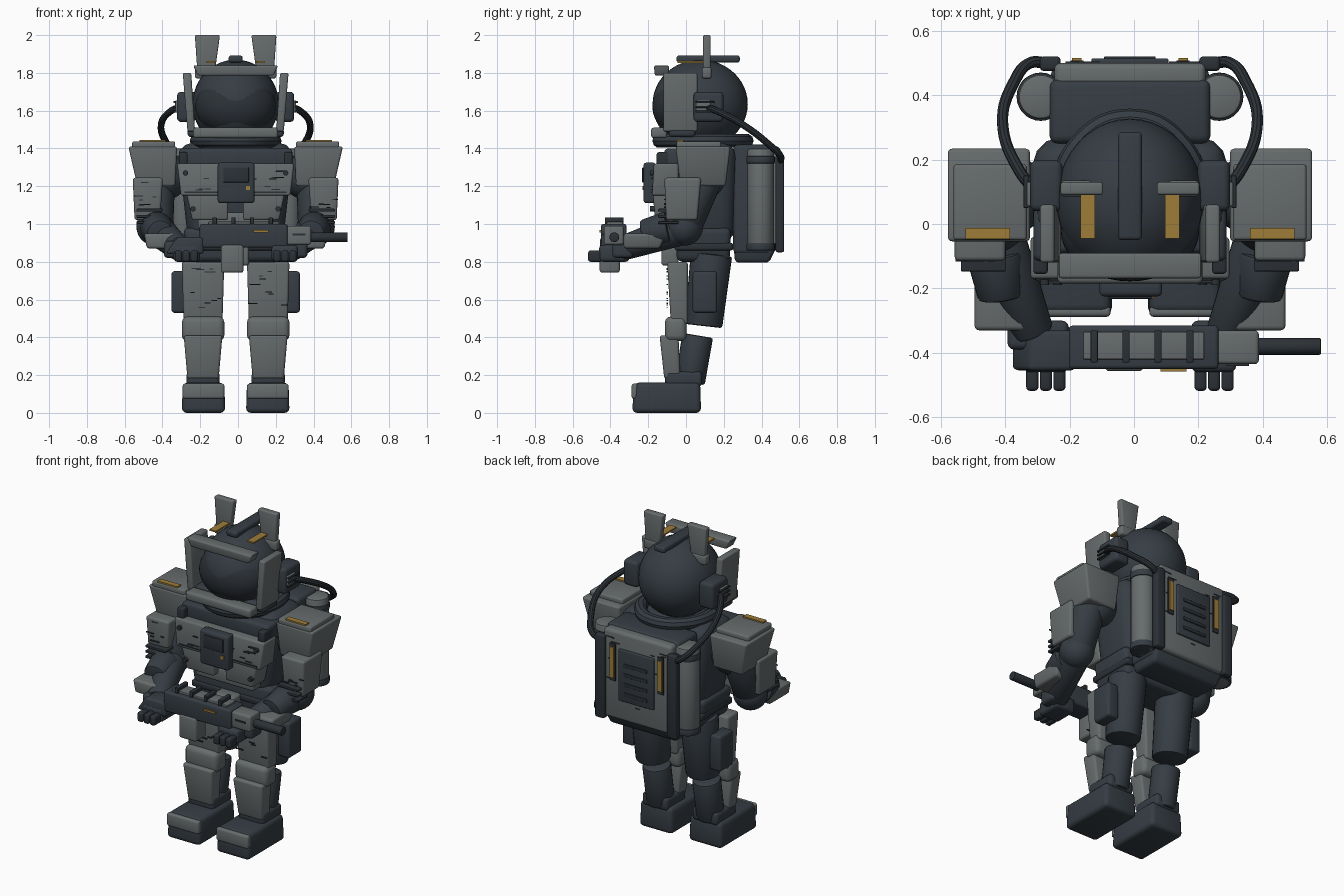
import bpy, bmesh, math, random
from mathutils import Vector

if "Cube" in bpy.data.objects:
    bpy.data.objects.remove(bpy.data.objects["Cube"])

random.seed(4)
CX = -0.0125  # body mirror plane


def material(name, rgb):
    m = bpy.data.materials.new(name)
    m.diffuse_color = (*rgb, 1)
    m.use_nodes = True
    m.node_tree.nodes["Principled BSDF"].inputs["Base Color"].default_value = m.diffuse_color
    return m


GREY = material("armour grey", (0.135, 0.15, 0.153))
DARK = material("suit slate", (0.036, 0.046, 0.057))
BLACK = material("trim charcoal", (0.025, 0.031, 0.038))
GOLD = material("amber", (0.34, 0.2, 0.04))


def finish(bm, name, mat, both):
    for s, side in ((1, ""), (-1, "_mirrored"))[:2 if both else 1]:
        b = bm.copy()
        for v in b.verts:
            v.co.x *= s
        bmesh.ops.recalc_face_normals(b, faces=b.faces)
        me = bpy.data.meshes.new(name + side)
        b.to_mesh(me)
        b.free()
        me.materials.append(mat)
        ob = bpy.data.objects.new(name + side, me)
        ob.location.x = CX
        bpy.context.collection.objects.link(ob)
    bm.free()


def block(name, mat, x, y, z, bev=0.014, both=False, top=None):
    """Bevelled block from ranges; top gives different x, y ranges for the upper face."""
    bm = bmesh.new()
    tx, ty = top or (x, y)
    r = [[bm.verts.new((a, b, h)) for a, b in ((p[0], q[0]), (p[1], q[0]), (p[1], q[1]), (p[0], q[1]))]
         for p, q, h in ((x, y, z[0]), (tx, ty, z[1]))]
    bm.faces.new(r[0][::-1])
    bm.faces.new(r[1])
    for i in range(4):
        j = (i + 1) % 4
        bm.faces.new((r[0][i], r[0][j], r[1][j], r[1][i]))
    if bev:
        bmesh.ops.bevel(bm, geom=list(bm.edges), offset=bev, segments=3, profile=0.5, affect='EDGES')
    finish(bm, name, mat, both)


def limb(name, mat, p, q, r0, r1=None, both=False, n=28, bev=0.012):
    bm = bmesh.new()
    p, q = Vector(p), Vector(q)
    bmesh.ops.create_cone(bm, cap_ends=True, segments=n, radius1=r0, radius2=r1 or r0, depth=(q - p).length)
    if bev:
        rims = [e for e in bm.edges if any(len(f.verts) > 4 for f in e.link_faces)]
        bmesh.ops.bevel(bm, geom=rims, offset=bev, segments=2, profile=0.5, affect='EDGES')
    rot = (q - p).to_track_quat('Z', 'Y')
    for v in bm.verts:
        v.co = rot @ v.co + (p + q) / 2
    finish(bm, name, mat, both)


def ball(name, mat, c, r, both=False):
    bm = bmesh.new()
    bmesh.ops.create_uvsphere(bm, u_segments=40, v_segments=24, radius=1)
    for v in bm.verts:
        v.co = Vector([c[i] + v.co[i] * r[i] for i in range(3)])
    finish(bm, name, mat, both)


def tube(name, mat, pts, r, both=False, closed=False):
    cu = bpy.data.curves.new(name, 'CURVE')
    cu.dimensions = '3D'
    cu.bevel_depth, cu.bevel_resolution, cu.resolution_u = r, 3, 8
    cu.use_fill_caps = True
    sp = cu.splines.new('BEZIER')
    sp.bezier_points.add(len(pts) - 1)
    sp.use_cyclic_u = closed
    for b, c in zip(sp.bezier_points, pts):
        b.co = c
        b.handle_left_type = b.handle_right_type = 'AUTO'
    ob = bpy.data.objects.new(name, cu)
    bpy.context.collection.objects.link(ob)
    me = bpy.data.meshes.new_from_object(ob.evaluated_get(bpy.context.evaluated_depsgraph_get()))
    bm = bmesh.new()
    bm.from_mesh(me)
    bpy.data.objects.remove(ob)
    finish(bm, name, mat, both)


# Boots and legs
block("boot", DARK, (.055, .285), (-.285, .08), (0, .16), .025, True, ((.06, .28), (-.275, .075)))
block("toe_cap", GREY, (.06, .28), (-.288, -.255), (.075, .155), .012, True)
block("ankle_cuff", DARK, (.085, .26), (-.11, .085), (.14, .22), .02, True)
limb("shin", DARK, (.172, .02, .16), (.172, .062, .41), .08, .082, True)
block("shin_plate", GREY, (.09, .255), (-.115, -.03), (.18, .41), .014, True, ((.07, .275), (-.14, -.04)))
block("knee_pad", GREY, (.06, .285), (-.112, .003), (.38, .51), .03, True)
block("thigh_plate", GREY, (.07, .275), (-.08, .01), (.47, .8), .014, True, ((.06, .285), (-.1, .01)))
limb("thigh", DARK, (.172, .092, .46), (.172, .135, .84), .1, .11, True)
block("thigh_pouch", DARK, (.26, .34), (.035, .165), (.53, .75), .015, True)

# Pelvis and torso
block("pelvis", DARK, (-.25, .25), (-.05, .23), (.8, .98), .03, False, ((-.28, .28), (-.05, .24)))
block("waist_belt", BLACK, (-.27, .27), (-.06, .25), (.86, .9), .012)
block("groin_plate", GREY, (-.07, .07), (-.13, -.04), (.78, .9), .014)
block("torso", DARK, (-.25, .25), (-.05, .26), (.9, 1.43), .08, False, ((-.31, .31), (-.06, .27)))
block("belly_plate", GREY, (-.2, .2), (-.12, -.03), (.97, 1.06), .014)
block("chest_lower_plate", GREY, (.04, .23), (-.165, -.04), (1.02, 1.16), .012, True, ((.04, .26), (-.175, -.04)))
block("chest_upper_plate", GREY, (-.29, .29), (-.18, -.04), (1.15, 1.32), .012, False, ((-.31, .31), (-.17, -.04)))
block("chest_yoke", DARK, (-.3, .3), (-.115, .05), (1.29, 1.4), .02)
block("chest_strap", BLACK, (.255, .3), (-.155, -.06), (1.3, 1.38), .01, True)
block("chest_control_box", DARK, (-.095, .1), (-.225, -.16), (1.11, 1.325), .015)
block("control_box_cover", BLACK, (-.065, .07), (-.232, -.22), (1.22, 1.3), .004)
block("control_box_light", GOLD, (.055, .075), (-.231, -.223), (1.18, 1.2), 0)
for z in (1.27, 1.08):
    limb("chest_rivet", BLACK, (.265 if z > 1.2 else .225, -.15, z), (.265 if z > 1.2 else .225, -.19, z),
         .014, None, True, 12, 0)
block("chest_seam", BLACK, (-.27, .27), (-.184, -.17), (1.165, 1.172), 0)

# Collar and helmet
ring = [(.205 * math.cos(a), .09 + .23 * math.sin(a), 1.44) for a in (i * math.pi / 4 for i in range(8))]
tube("collar_ring", DARK, ring, .038, closed=True)
ball("helmet", DARK, (0, .075, 1.635), (.228, .252, .235))
ball("visor", BLACK, (0, -.02, 1.625), (.215, .158, .165))
block("visor_brow", GREY, (-.2, .2), (-.165, -.09), (1.785, 1.84), .01, False, ((-.225, .225), (-.17, -.09)))
block("visor_chin", GREY, (-.225, .225), (-.185, -.1), (1.455, 1.51), .014)
block("chin_guard", DARK, (-.255, .255), (-.09, .05), (1.46, 1.51), .018)
block("cheek_guard", GREY, (.215, .255), (-.12, .06), (1.49, 1.8), .01, True, ((.235, .28), (-.12, .06)))
block("ear_cup", DARK, (.21, .31), (.04, .198), (1.54, 1.7), .02, True)
block("ear_socket", GREY, (.3, .32), (.055, .13), (1.59, 1.655), .006, True)
for i in range(3):
    block("ear_fin", BLACK, (.315, .33), (.05, .15), (1.59 + .025 * i, 1.6 + .025 * i), .002, True)
block("helmet_antenna", GREY, (.115, .2), (.09, .13), (1.77, 2), .008, True, ((.083, .216), (.09, .13)))
block("antenna_foot", GREY, (.085, .215), (.085, .135), (1.77, 1.83), .012, True)
block("helmet_crest", DARK, (-.037, .037), (-.05, .285), (1.855, 1.892), .012)
block("helmet_stripe", GOLD, (.108, .153), (-.045, .09), (1.853, 1.862), 0, True)

# Shoulders and arms
block("shoulder_pad", GREY, (.32, .52), (-.03, .21), (1.2, 1.41), .012, True, ((.31, .568), (-.055, .235)))
block("shoulder_top_plate", GREY, (.32, .548), (-.05, .185), (1.4, 1.438), .01, True)
block("shoulder_stripe", GOLD, (.372, .51), (-.047, -.012), (1.437, 1.446), 0, True)
ball("shoulder_joint", DARK, (.37, .09, 1.25), (.12, .12, .12), True)
limb("upper_arm", DARK, (.42, .1, 1.26), (.425, -.01, .99), .1, .095, True)
ball("elbow", DARK, (.425, -.01, .985), (.1, .1, .1), True)
block("upper_arm_guard", GREY, (.4, .535), (-.105, .06), (1.02, 1.245), .014, True, ((.385, .545), (-.115, .08)))
for i in range(3):
    block("elbow_rib", BLACK, (.385, .525), (-.147, -.04), (1.0 + .033 * i, 1.015 + .033 * i), .004, True)
limb("forearm", DARK, (.425, -.01, .98), (.3, -.34, .87), .09, .065, True)
block("forearm_guard", GREY, (.31, .47), (-.33, -.14), (.87, .95), .014, True, ((.325, .485), (-.33, -.1)))
limb("forearm_guard_cap", DARK, (.42, -.09, .98), (.4, -.23, .95), .09, .07, True)

# Hands
block("palm", DARK, (.19, .33), (-.46, -.3), (.8, .89), .02, True)
block("wrist_cuff", DARK, (.26, .38), (-.39, -.28), (.82, .91), .02, True)
for i in range(3):
    block("finger", BLACK, (.2 + .042 * i, .238 + .042 * i), (-.518, -.44), (.8, .86), .012, True)

# Rifle held across the body
block("rifle_body", DARK, (-.19, .275), (-.45, -.315), (.875, 1.0), .012)
block("rifle_stock", DARK, (-.37, -.17), (-.455, -.33), (.84, .93), .015, False, ((-.31, -.17), (-.455, -.33)))
block("rifle_front_block", GREY, (.265, .4), (-.435, -.33), (.89, .99), .012)
block("rifle_front_vent", BLACK, (.3, .37), (-.441, -.43), (.94, .95), 0)
limb("rifle_barrel", BLACK, (.39, -.38, .93), (.5925, -.38, .93), .026, None, False, 20, .004)
block("rifle_top_rail", GREY, (-.145, .23), (-.42, -.335), (.99, 1.012), .004)
for i in range(4):
    block("rifle_rail_rib", BLACK, (-.122 + .099 * i, -.1 + .099 * i), (-.43, -.33), (.99, 1.035), .004)
block("rifle_magazine", GREY, (-.078, .042), (-.457, -.35), (.742, .89), .014)
block("rifle_stripe", GOLD, (.095, .175), (-.458, -.449), (.955, .967), 0)

# Backpack with tanks and hoses
block("pack_body", DARK, (-.25, .25), (.25, .45), (.84, 1.42), .025)
block("pack_base", DARK, (-.23, .23), (.26, .44), (.795, .9), .02, False, ((-.25, .25), (.25, .49)))
block("pack_back_panel", GREY, (-.235, .235), (.42, .5), (.86, 1.41), .02)
block("pack_vent_panel", DARK, (-.12, .12), (.49, .514), (.99, 1.31), .006)
for i in range(4):
    block("vent_slat", BLACK, (-.08, .08), (.51, .52), (1.03 + .06 * i, 1.05 + .06 * i), .002)
block("pack_light_strip", GOLD, (.15, .18), (.506, .515), (1.12, 1.31), 0, True)
block("pack_light_mount", BLACK, (.145, .185), (.495, .507), (1.1, 1.33), 0, True)
block("pack_rail", BLACK, (.215, .28), (.475, .52), (.85, 1.37), .012, True)
limb("air_tank", GREY, (.277, .395, .86), (.277, .395, 1.4), .07, None, True)
for z in (.86, 1.32):
    limb("tank_band", DARK, (.277, .395, z), (.277, .395, z + .04), .075, None, True, 28, .006)
tube("air_hose", BLACK, [(.29, .1, 1.62), (.34, .16, 1.6), (.395, .31, 1.52), (.36, .44, 1.42), (.31, .5, 1.36),
                         (.26, .5, 1.33)], .018, True)

# Small battle scratches on the armour faces: x range, z range, face y, count
for xr, zr, y, n in (((-.28, .28), (1.17, 1.3), -.1795, 14), ((.08, .26), (.52, .77), -.099, 9),
                     ((-.26, -.08), (.52, .77), -.099, 9), ((.41, .53), (1.06, 1.22), -.113, 6),
                     ((-.53, -.41), (1.06, 1.22), -.113, 6), ((-.2, .2), (.92, 1.38), .5, 14)):
    for i in range(n):
        x, z, w = random.uniform(*xr), random.uniform(*zr), random.uniform(.01, .03)
        block("scratch", BLACK, (x - w, x + w), (y - .004, y + .004), (z, z + .005), 0)

# Soft shading with crisp edges
for ob in bpy.context.scene.objects:
    ob.select_set(True)
    bpy.context.view_layer.objects.active = ob
bpy.ops.object.shade_smooth_by_angle(angle=math.radians(35))
